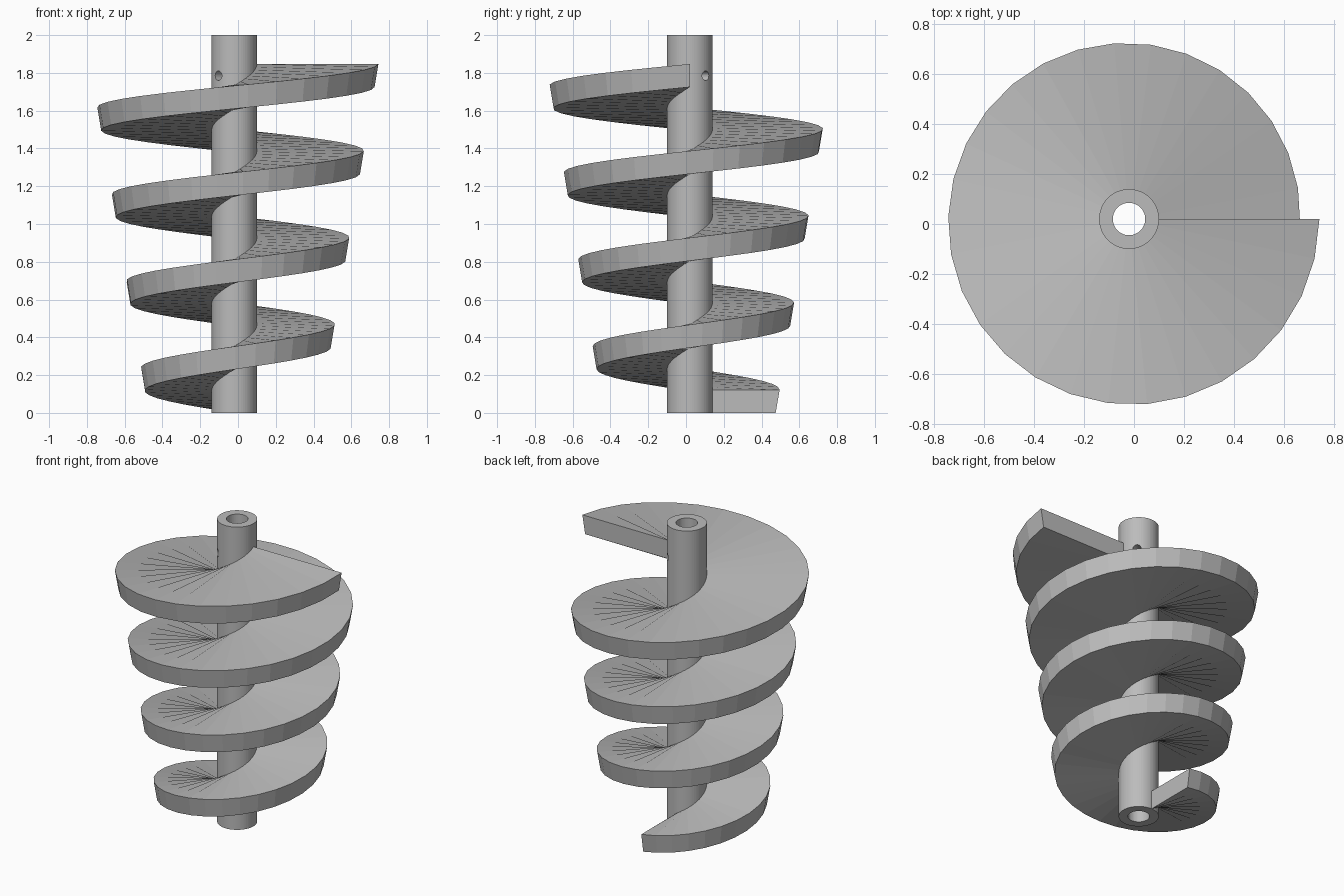
import bpy
import bmesh
from math import cos, sin, pi
from mathutils import Vector

cube = bpy.data.objects.get("Cube")
if cube:
    bpy.data.objects.remove(cube, do_unlink=True)

AXIS = Vector((-0.02, 0.02, 0))
SHAFT_R, BORE_R, HEIGHT = 0.12, 0.065, 2.0
TURNS, STEPS, PITCH, THICK = 3.75, 112, 0.46, 0.122

steel = bpy.data.materials.new("grey_steel")
steel.use_nodes = True
grey = (0.5, 0.5, 0.5, 1)
steel.diffuse_color = grey
steel.node_tree.nodes["Principled BSDF"].inputs["Base Color"].default_value = grey


def cylinder(name, radius, depth, z, sides, rotation=(0, 0, 0)):
    bpy.ops.mesh.primitive_cylinder_add(
        vertices=sides, radius=radius, depth=depth,
        location=AXIS + Vector((0, 0, z)), rotation=rotation)
    obj = bpy.context.object
    obj.name = name
    return obj


def cut(target, cutter):
    cutter.hide_render = True
    mod = target.modifiers.new("cut", "BOOLEAN")
    mod.operation, mod.solver, mod.object = "DIFFERENCE", "EXACT", cutter
    bpy.context.view_layer.objects.active = target
    bpy.ops.object.modifier_apply(modifier=mod.name)
    bpy.data.objects.remove(cutter, do_unlink=True)


# Hollow shaft with a diagonal pin hole near the top
shaft = cylinder("shaft", SHAFT_R, HEIGHT, HEIGHT / 2, 64)
shaft.data.materials.append(steel)
cut(shaft, cylinder("bore_cutter", BORE_R, HEIGHT + 0.2, HEIGHT / 2, 48))
cut(shaft, cylinder("pin_hole_cutter", 0.025, 0.5, 1.785, 24, (pi / 2, 0, 3 * pi / 4)))


# Screw flight: a rectangular section swept up the shaft, trimmed to a cone
def cone_radius(z):
    return 0.455 + 0.167 * z


bm = bmesh.new()
sections = []
for i in range(STEPS + 1):
    turn = TURNS * i / STEPS
    angle = pi / 2 + 2 * pi * turn
    low = PITCH * turn
    high = low + THICK
    inner = SHAFT_R - 0.01
    profile = [(inner, low), (cone_radius(low), low),
               (cone_radius(high), high), (inner, high)]
    sections.append([bm.verts.new(AXIS + Vector((r * cos(angle), r * sin(angle), z)))
                     for r, z in profile])
for a, b in zip(sections, sections[1:]):
    for j in range(4):
        k = (j + 1) % 4
        bm.faces.new((a[j], a[k], b[k], b[j]))
bm.faces.new(sections[0])
bm.faces.new(sections[-1])
bmesh.ops.recalc_face_normals(bm, faces=bm.faces)
mesh = bpy.data.meshes.new("screw_flight")
bm.to_mesh(mesh)
bm.free()
mesh.materials.append(steel)
flight = bpy.data.objects.new("screw_flight", mesh)
bpy.context.collection.objects.link(flight)
